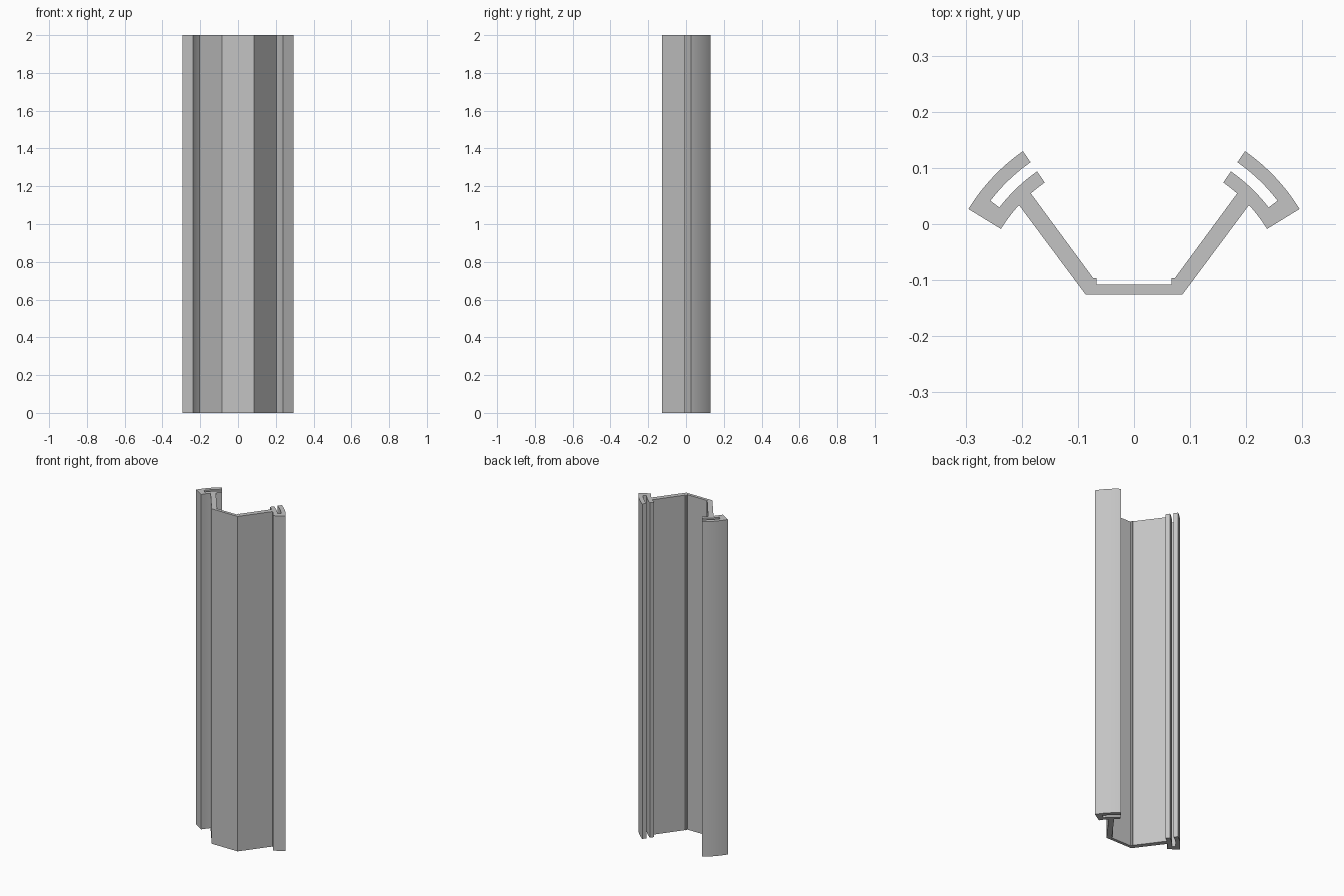
import bpy, bmesh
from math import cos, sin, radians
from mathutils import Vector

cube = bpy.data.objects.get("Cube")
if cube:
    bpy.data.objects.remove(cube, do_unlink=True)

LENGTH = 2.0
CENTRE_Y = -0.154                     # shared centre of all the curved clips
R_LIP, R_SLOT_IN, R_SLOT_OUT, R_OUTER = 0.278, 0.302, 0.322, 0.346
A_END, A_SLOT, A_TIP = 31.5, 37.4, 55.1


def arc(radius, start, end, steps=12):
    """Points on a circle about the clip centre, angles in degrees."""
    angles = [radians(start + (end - start) * i / steps) for i in range(steps + 1)]
    return [(radius * cos(a), CENTRE_Y + radius * sin(a)) for a in angles]


# Half of the cross-section, from the front web round the clip to the inside
half = [(0.086, -0.126)]
half += arc(R_LIP, 42.5, A_END, 6)            # outside wall, then lip underside
half += arc(R_OUTER, A_END, A_TIP, 16)        # outer curved face
half += arc(R_SLOT_OUT, A_TIP, A_SLOT)        # slot, outer side
half += arc(R_SLOT_IN, A_SLOT, A_TIP)         # slot, inner side
half += arc(R_LIP, A_TIP, 48.6, 4)            # inner lip back to the wall
half += [(0.073, -0.096), (0.067, -0.096), (0.067, -0.108)]
outline = half + [(-x, y) for x, y in reversed(half)]

# Extrude the section upwards
bm = bmesh.new()
base = bm.faces.new([bm.verts.new((x, y, 0)) for x, y in outline])
top = bmesh.ops.extrude_face_region(bm, geom=[base], use_keep_orig=True)["geom"]
bmesh.ops.translate(bm, vec=Vector((0, 0, LENGTH)),
                    verts=[g for g in top if isinstance(g, bmesh.types.BMVert)])
bmesh.ops.recalc_face_normals(bm, faces=bm.faces)
mesh = bpy.data.meshes.new("channel_profile")
bm.to_mesh(mesh)
bm.free()

# Plain grey material
grey = bpy.data.materials.new("light_grey")
grey.use_nodes = True
colour = (0.55, 0.55, 0.55, 1)
grey.diffuse_color = colour
grey.node_tree.nodes["Principled BSDF"].inputs["Base Color"].default_value = colour
mesh.materials.append(grey)

channel = bpy.data.objects.new("channel_profile", mesh)
bpy.context.collection.objects.link(channel)
bpy.ops.object.select_all(action="DESELECT")
channel.select_set(True)
bpy.context.view_layer.objects.active = channel
bpy.ops.object.shade_smooth_by_angle(angle=radians(20))
